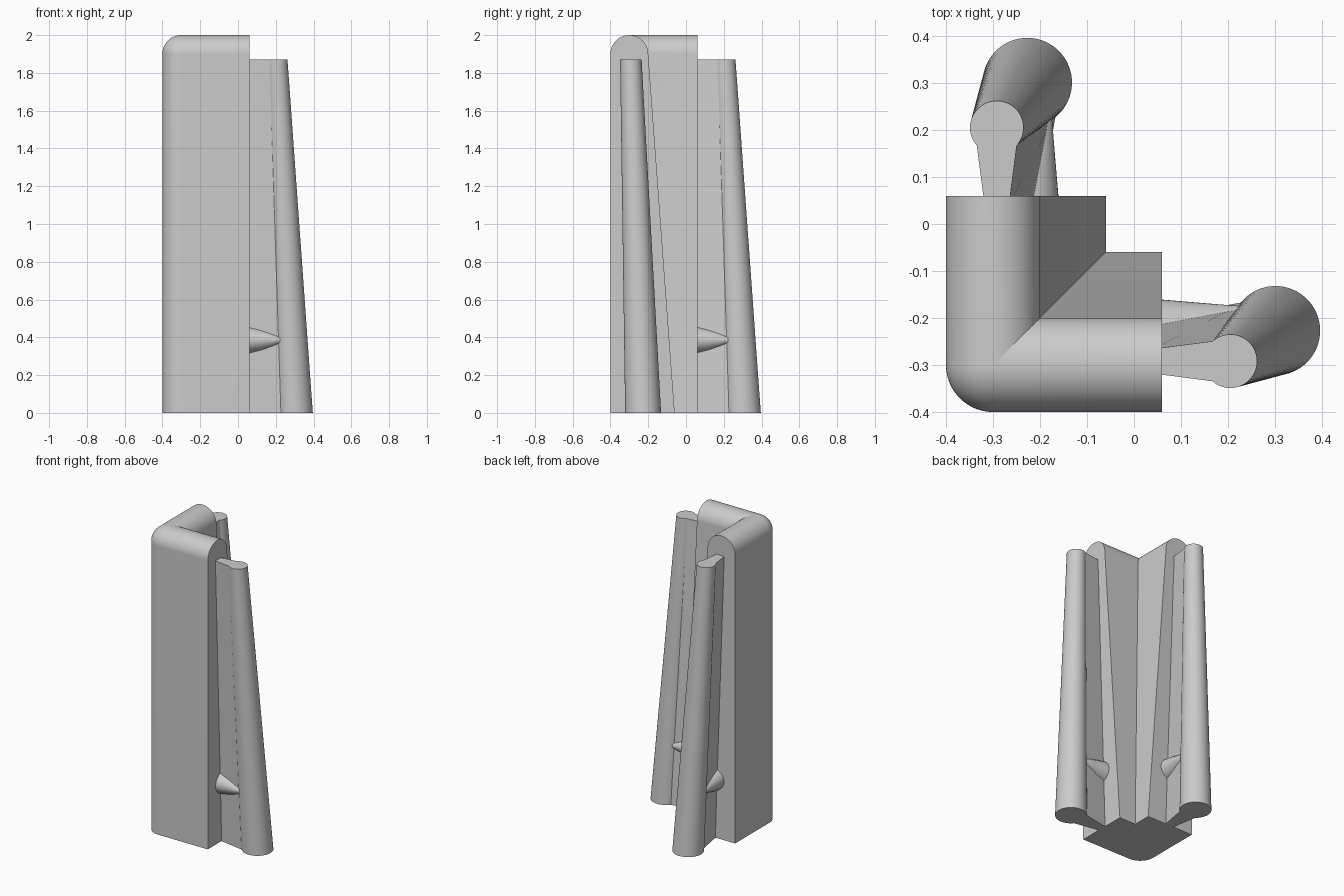
import bpy, bmesh, math
from mathutils import Vector

if "Cube" in bpy.data.objects:
    bpy.data.objects.remove(bpy.data.objects["Cube"])

grey = bpy.data.materials.new("plain grey")
grey.use_nodes = True
colour = (0.6, 0.6, 0.6, 1)
grey.diffuse_color = colour
grey.node_tree.nodes["Principled BSDF"].inputs["Base Color"].default_value = colour

END = 0.06      # where both arms of the corner post stop
CORE = -0.3     # centre line of the arms


def finish(name, bm, angle):
    bmesh.ops.remove_doubles(bm, verts=bm.verts, dist=1e-5)
    bmesh.ops.recalc_face_normals(bm, faces=bm.faces)
    mesh = bpy.data.meshes.new(name)
    bm.to_mesh(mesh)
    bm.free()
    mesh.materials.append(grey)
    obj = bpy.data.objects.new(name, mesh)
    bpy.context.collection.objects.link(obj)
    bpy.ops.object.select_all(action="DESELECT")
    obj.select_set(True)
    bpy.context.view_layer.objects.active = obj
    bpy.ops.object.shade_smooth_by_angle(angle=math.radians(angle))
    return obj


def loft(name, rings, angle, swap=False):
    """Skin closed rings of points and cap both ends; swap mirrors across x = y."""
    bm = bmesh.new()
    rows = [[bm.verts.new((p[1], p[0], p[2]) if swap else p) for p in ring]
            for ring in rings]
    n = len(rows[0])
    for a, b in zip(rows, rows[1:]):
        for i in range(n):
            j = (i + 1) % n
            quad = [a[i], a[j], b[j], b[i]]
            spots = {tuple(round(c, 5) for c in v.co) for v in quad}
            if len(spots) > 2:
                bm.faces.new(quad)
    bm.faces.new(rows[0])
    bm.faces.new(rows[-1])
    return finish(name, bm, angle)


# Corner post: domed, sloped profile swept round an L with a rounded outer corner
STEPS = 64
profile = [(0.1, 0.0)]
profile += [(0.1 * math.cos(math.pi * i / STEPS), 1.9 + 0.1 * math.sin(math.pi * i / STEPS))
            for i in range(STEPS + 1)]
profile += [(-0.24, 0.0)]

sections = [[(END, CORE - d, z) for d, z in profile]]
for k in range(33):
    t = math.pi / 2 * k / 32
    sections.append([
        (CORE - d * math.sin(t), CORE - d * math.cos(t), z) if d > 0
        else (CORE - d, CORE - d, z) for d, z in profile])
sections.append([(CORE - d, END, z) for d, z in profile])
loft("corner_post", sections, 3.5)


def circle(x, y, z, r, n=96):
    return [(x + r * math.cos(math.tau * i / n), y + r * math.sin(math.tau * i / n), z)
            for i in range(n)]


def neck(y, z, far, near_half, far_half):
    return [(END - 0.02, y - near_half, z), (far, y - far_half, z),
            (far, y + far_half, z), (END - 0.02, y + near_half, z)]


def oval(x, ry, rz, n=48):
    return [(x, -0.24 + ry * math.cos(math.tau * i / n), 0.385 + rz * math.sin(math.tau * i / n))
            for i in range(n)]


# Each arm end carries a leaning bead, a thin neck and a tapered peg
for side, swap in (("left", False), ("back", True)):
    loft(side + "_bead", [circle(0.301, -0.227, 0, 0.095),
                          circle(0.205, -0.292, 1.87, 0.057)], 30, swap)
    loft(side + "_neck", [neck(-0.227, 0, 0.24, 0.026, 0.062),
                          neck(-0.292, 1.87, 0.17, 0.026, 0.043)], 30, swap)
    loft(side + "_peg", [oval(END - 0.01, 0.08, 0.074), oval(0.12, 0.074, 0.062),
                         oval(0.18, 0.069, 0.046), oval(0.22, 0.066, 0.032),
                         oval(0.25, 0.06, 0.02)], 30, swap)
